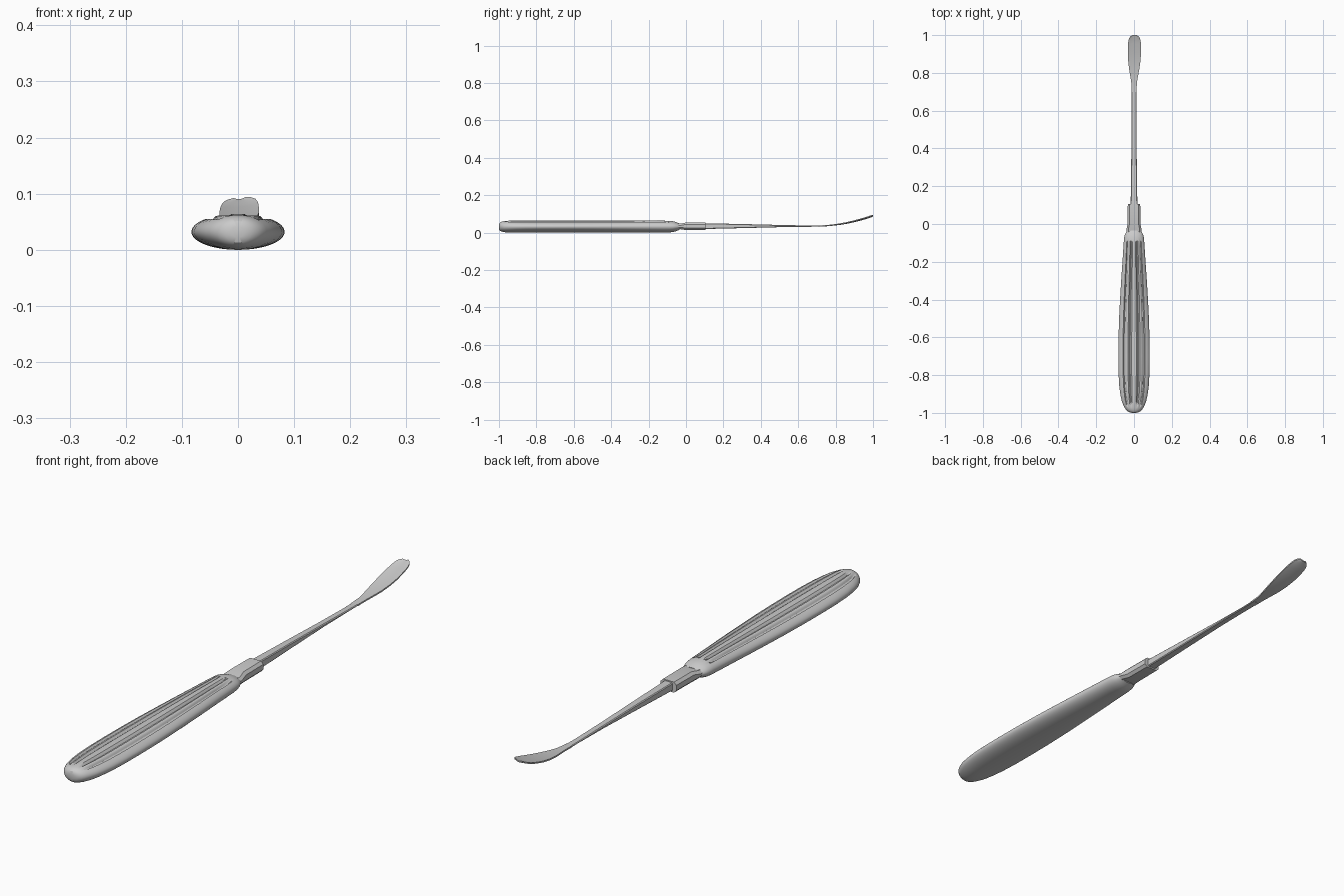
import bpy, bmesh, math

if "Cube" in bpy.data.objects:
    bpy.data.objects.remove(bpy.data.objects["Cube"])


def loft(name, rings, angle=30):
    """Skin a list of equal-length closed rings and cap both ends."""
    bm = bmesh.new()
    rows = [[bm.verts.new(p) for p in ring] for ring in rings]
    n = len(rows[0])
    for a, b in zip(rows, rows[1:]):
        for i in range(n):
            j = (i + 1) % n
            bm.faces.new((a[i], a[j], b[j], b[i]))
    bm.faces.new(rows[0])
    bm.faces.new(rows[-1])
    bmesh.ops.recalc_face_normals(bm, faces=bm.faces)
    mesh = bpy.data.meshes.new(name)
    bm.to_mesh(mesh)
    bm.free()
    obj = bpy.data.objects.new(name, mesh)
    bpy.context.collection.objects.link(obj)
    bpy.ops.object.select_all(action='DESELECT')
    obj.select_set(True)
    bpy.context.view_layer.objects.active = obj
    bpy.ops.object.shade_smooth_by_angle(angle=math.radians(angle))
    return obj


def clamp(v):
    return max(0.0, min(1.0, v))


def handle_ring(y, w, h, n=128):
    """Oval section with four flutes cut into the upper side."""
    fade = min(clamp((y + 0.97) / 0.03), clamp((-0.09 - y) / 0.03))
    ring = []
    for i in range(n):
        a = 2 * math.pi * i / n
        u, s = math.cos(a), math.sin(a)
        z = h * s
        if s > 0:
            for g in (-0.6, -0.27, 0.27, 0.6):
                z -= 0.008 * fade * clamp(1.6 * (1 - abs(u - g) / 0.1))
        ring.append((w * u, y, 0.032 + z))
    return ring


def chamfered_ring(y, w, z0, z1, c):
    """Rectangle with cut corners."""
    cz = min(c, (z1 - z0) * 0.35)
    return [(w, y, z0 + cz), (w, y, z1 - cz), (w - c, y, z1), (c - w, y, z1),
            (-w, y, z1 - cz), (-w, y, z0 + cz), (c - w, y, z0), (w - c, y, z0)]


# Handle: y, half width, half height
handle = [(-1.0, 0.011, 0.010), (-0.997, 0.024, 0.019), (-0.99, 0.036, 0.025),
          (-0.98, 0.045, 0.028), (-0.97, 0.051, 0.030), (-0.955, 0.058, 0.031),
          (-0.94, 0.064, 0.032), (-0.91, 0.071, 0.032), (-0.86, 0.078, 0.032),
          (-0.79, 0.082, 0.032), (-0.7, 0.083, 0.032), (-0.6, 0.082, 0.032),
          (-0.5, 0.079, 0.032), (-0.4, 0.074, 0.032), (-0.3, 0.068, 0.032),
          (-0.2, 0.061, 0.032), (-0.12, 0.056, 0.0315), (-0.09, 0.054, 0.031),
          (-0.07, 0.052, 0.029), (-0.055, 0.048, 0.025), (-0.045, 0.043, 0.021),
          (-0.035, 0.038, 0.017)]
loft("handle", [handle_ring(*r) for r in handle])

# Bolster between handle and shaft
bolster = [(-0.05, 0.040, 0.020, 0.046), (-0.03, 0.040, 0.018, 0.048),
           (0.0, 0.034, 0.014, 0.054), (0.105, 0.033, 0.014, 0.054)]
loft("bolster", [chamfered_ring(*r, 0.010) for r in bolster], 15)

# Tapering shaft
shaft = [(0.09, 0.018, 0.019, 0.050), (0.3, 0.015, 0.024, 0.046),
         (0.5, 0.013, 0.029, 0.041), (0.65, 0.013, 0.031, 0.038),
         (0.72, 0.014, 0.032, 0.038)]
loft("shaft", [chamfered_ring(*r, 0.003) for r in shaft], 20)


def blade_ring(y, w, z, n=8):
    """Thin, slightly dished and tilted section."""
    t = clamp((y - 0.7) / 0.3)
    half = 0.003 - 0.0005 * t
    us = [-1 + 2 * i / n for i in range(n + 1)]

    def pt(u, side):
        x = w * u
        return (x + 0.003 * t, y, z + side * half + 0.1 * t * x - 0.003 * t * (1 - u * u))
    return [pt(u, -1) for u in us] + [pt(u, 1) for u in reversed(us)]


# Upswept spatula tip: y, half width, height
blade = [(0.70, 0.013, 0.035), (0.75, 0.015, 0.037), (0.78, 0.020, 0.040),
         (0.82, 0.027, 0.045), (0.86, 0.032, 0.052), (0.90, 0.035, 0.061),
         (0.93, 0.035, 0.069), (0.955, 0.034, 0.076), (0.972, 0.032, 0.081),
         (0.985, 0.028, 0.086), (0.994, 0.021, 0.089), (1.0, 0.011, 0.091)]
loft("spatula_blade", [blade_ring(*r) for r in blade], 35)
